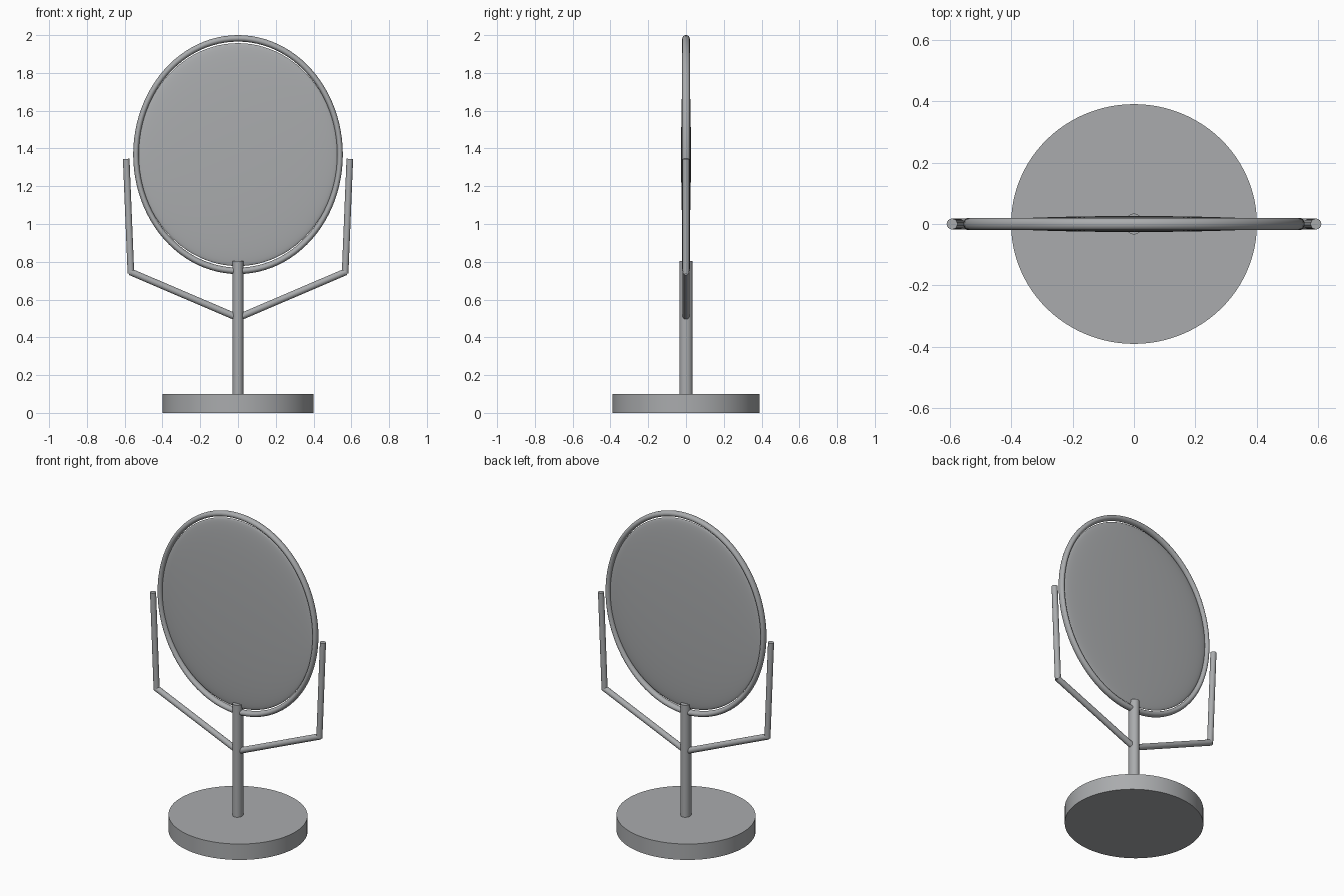
import bpy
import math
from mathutils import Vector

if "Cube" in bpy.data.objects:
    bpy.data.objects.remove(bpy.data.objects["Cube"], do_unlink=True)

# One plain grey for the whole model
grey = bpy.data.materials.new("plain_grey")
grey.use_nodes = True
grey.diffuse_color = (0.40, 0.41, 0.42, 1)
grey.node_tree.nodes["Principled BSDF"].inputs["Base Color"].default_value = (0.40, 0.41, 0.42, 1)


def finish(name):
    """Name, bake scale, shade and colour the active object."""
    obj = bpy.context.object
    obj.name = obj.data.name = name
    bpy.ops.object.transform_apply(location=False, rotation=True, scale=True)
    bpy.ops.object.shade_smooth_by_angle(angle=math.radians(35))
    obj.data.materials.append(grey)
    return obj


def upright(name, rx, ry, z0, z1, sides):
    """Vertical elliptical cylinder between two heights."""
    bpy.ops.mesh.primitive_cylinder_add(vertices=sides, radius=1, depth=z1 - z0,
                                        location=(0, 0, (z0 + z1) / 2))
    bpy.context.object.scale = (rx, ry, 1)
    return finish(name)


def rod(name, a, b, radius):
    """Round rod between two points."""
    a, b = Vector(a), Vector(b)
    d = b - a
    bpy.ops.mesh.primitive_cylinder_add(vertices=24, radius=radius, depth=d.length,
                                        location=(a + b) / 2,
                                        rotation=d.to_track_quat('Z', 'Y').to_euler())
    return finish(name)


# Base and post
upright("base", 0.40, 0.39, 0.0, 0.10, 96)
upright("post", 0.029, 0.034, 0.09, 0.805, 32)

# Forked arms on both sides
for side, s in (("left", 1), ("right", -1)):
    rod(side + "_lower_arm", (0, 0, 0.503), (s * 0.571, 0, 0.747), 0.018)
    rod(side + "_upper_arm", (s * 0.567, 0, 0.738), (s * 0.592, 0, 1.345), 0.0175)

# Oval frame
CENTRE = (0, 0, 1.3675)
bpy.ops.mesh.primitive_torus_add(major_segments=96, minor_segments=16,
                                 major_radius=0.54, minor_radius=0.015,
                                 location=CENTRE, rotation=(math.pi / 2, 0, 0))
bpy.context.object.scale = (1, 1.1396, 1.33)
finish("mirror_frame")

# Lens-shaped mirror, poles facing front and back
bpy.ops.mesh.primitive_uv_sphere_add(segments=96, ring_count=32, radius=1,
                                     location=CENTRE, rotation=(math.pi / 2, 0, 0))
bpy.context.object.scale = (0.528, 0.59, 0.026)
mirror = finish("mirror_glass")
mirror.data.shade_smooth()
